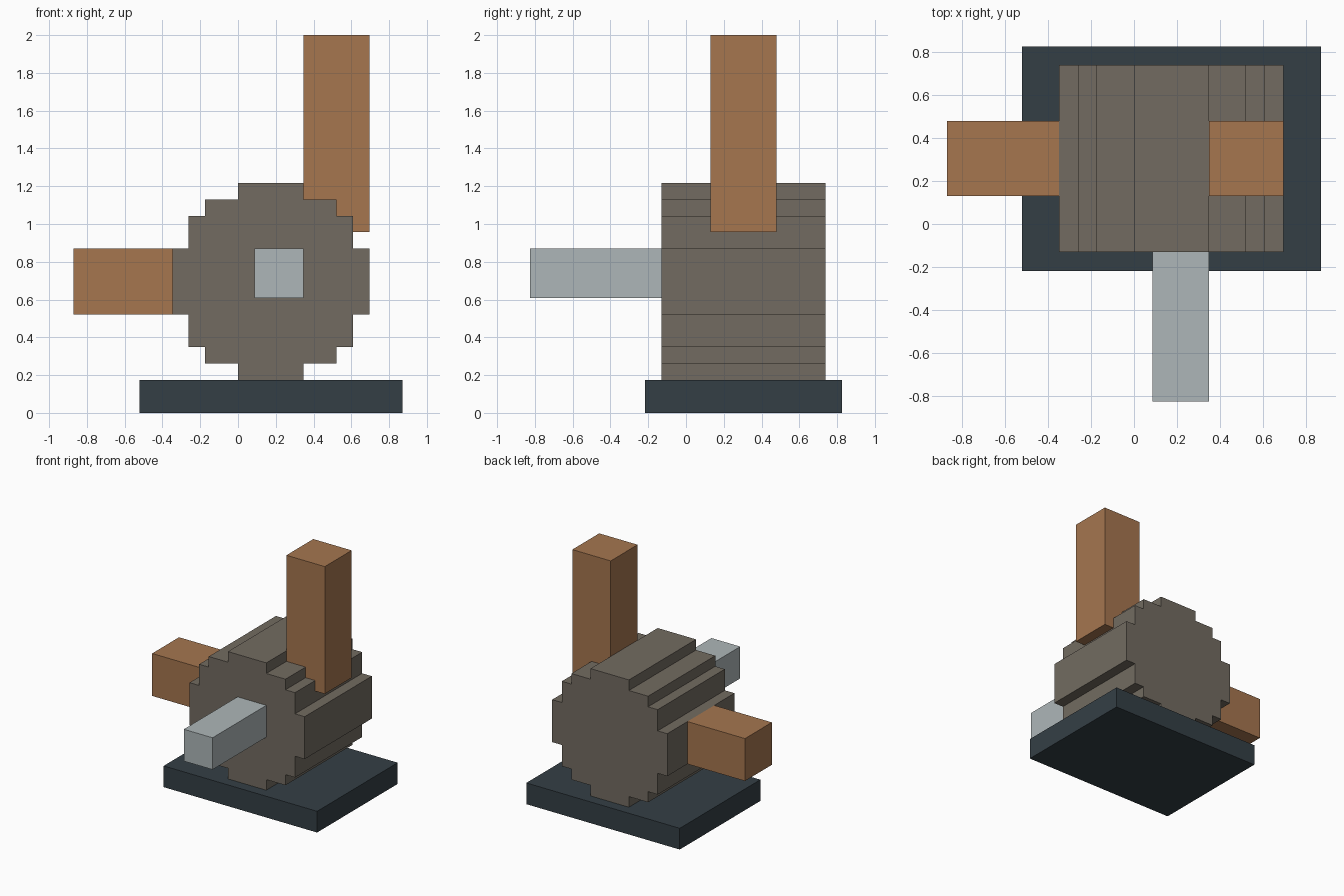
import bpy, bmesh
from mathutils import Vector

if "Cube" in bpy.data.objects:
    bpy.data.objects.remove(bpy.data.objects["Cube"])

U = 2 / 23  # one block unit


def material(name, rgb):
    m = bpy.data.materials.new(name)
    m.diffuse_color = (*[(c / 255) ** 2.2 for c in rgb], 1)
    m.use_nodes = True
    m.node_tree.nodes["Principled BSDF"].inputs["Base Color"].default_value = m.diffuse_color
    return m


def add_object(name, bm, mat):
    bmesh.ops.recalc_face_normals(bm, faces=bm.faces)
    mesh = bpy.data.meshes.new(name)
    bm.to_mesh(mesh)
    bm.free()
    mesh.materials.append(mat)
    ob = bpy.data.objects.new(name, mesh)
    bpy.context.collection.objects.link(ob)
    return ob


def box(name, lo, hi, mat):
    lo, hi = Vector(lo), Vector(hi)
    bm = bmesh.new()
    bmesh.ops.create_cube(bm, size=1)
    for v in bm.verts:
        v.co = ((lo + hi) / 2 + v.co * (hi - lo)) * U
    return add_object(name, bm, mat)


def extrude_profile(name, points, y0, y1, mat):
    bm = bmesh.new()
    face = bm.faces.new([bm.verts.new((x * U, y0 * U, z * U)) for x, z in points])
    new = bmesh.ops.extrude_face_region(bm, geom=[face], use_keep_orig=True)["geom"]
    verts = [g for g in new if isinstance(g, bmesh.types.BMVert)]
    bmesh.ops.translate(bm, verts=verts, vec=(0, (y1 - y0) * U, 0))
    return add_object(name, bm, mat)


copper = material("copper", (164, 117, 80))
casing = material("casing", (114, 107, 97))
steel = material("steel", (172, 181, 183))
dark = material("dark_base", (55, 65, 71))

# Base plate
box("base_plate", (-6, -2.5, 0), (10, 9.5, 2), dark)

# Stepped round housing: one quadrant of steps mirrored into four
quad = [(6, 2), (5, 2), (5, 4), (4, 4), (4, 5), (2, 5), (2, 6)]
half = quad + [(-x, z) for x, z in reversed(quad)]
ring = half + [(-x, -z) for x, z in half]
extrude_profile("housing", [(x + 2, z + 8) for x, z in ring], -1.5, 8.5, casing)

# Pipes and drive shaft
box("outlet_pipe", (4, 1.5, 11), (8, 5.5, 23), copper)
box("inlet_pipe", (-10, 1.5, 6), (-4, 5.5, 10), copper)
box("drive_shaft", (1, -9.5, 7), (4, -1.5, 10), steel)
